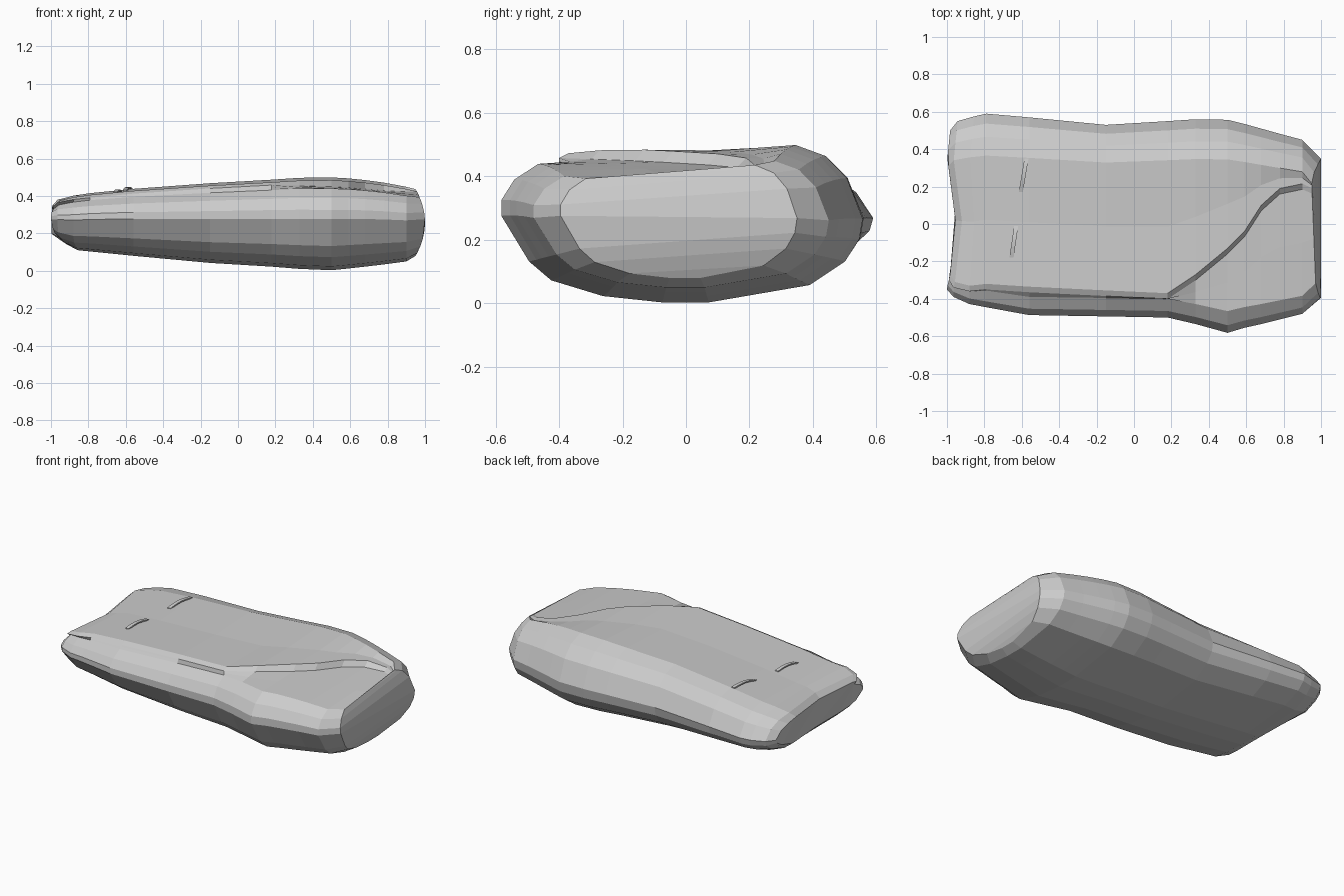
import bpy, bmesh, math
from mathutils import Vector
from mathutils.bvhtree import BVHTree

if "Cube" in bpy.data.objects:
    bpy.data.objects.remove(bpy.data.objects["Cube"])

# Sections along x: x, y min, y max, z min, z max, flap edge y, step depth
SECTIONS = [
    (-1.00, -.350, .50, .180, .350, -.27, .003),
    (-.965, -.390, .55, .145, .380, -.31, .008),
    (-.88, -.428, .575, .110, .402, -.33, .012),
    (-.79, -.445, .590, .103, .415, -.32, .015),
    (-.56, -.487, .570, .080, .438, -.335, .015),
    (-.15, -.494, .530, .042, .468, -.355, .015),
    (.18, -.500, .550, .022, .487, -.37, .015),
    (.33, -.535, .560, .010, .497, -.27, .028),
    (.50, -.582, .557, .003, .499, -.13, .035),
    (.59, -.555, .535, .012, .494, -.04, .035),
    (.68, -.535, .510, .022, .485, .10, .035),
    (.78, -.510, .482, .034, .471, .19, .030),
    (.90, -.480, .450, .050, .449, .215, .015),
    (1.00, -.395, .350, .080, .436, .19, .004),
]
# Fractions of width and height around the section
RIGHT = [(.13, 0), (.7, .11), (.9, .26), (.98, .40),
         (1, .53), (.91, .79), (.79, .93), (.62, 1)]
LEFT = [(.80, .88), (.93, .78), (1, .65), (1, .55),
        (.85, .26), (.73, .14), (.45, .04), (.13, 0)]


def section(x, y0, y1, z0, z1, lip, step):
    h = z1 - z0
    zl = z0 + .97 * h
    pts = [(u * y1, z0 + v * h) for u, v in RIGHT]
    pts.append(((lip + .62 * y1) / 2, z0 + .965 * h))
    pts += [(lip, zl), (lip - .03, zl - step)]
    left = [(u * y0, z0 + v * h) for u, v in LEFT]
    pts.append(((lip - .03 + left[0][0]) / 2, (zl - step + left[0][1]) / 2))
    pts += left
    out = []
    for y, z in pts:
        dx = 0
        if x < -.79:      # hollow in the narrow end
            dx = .045 * max(0, 1 - (y / .34) ** 2) * min(1, (-.79 - x) / .17)
            if y > .33:
                dx += .1 * (y - .33)
        if x == 1:        # rounded broad end
            dx = -.05 * (2 * (z - z0) / h - 1) ** 2
        out.append((x + dx, y, z))
    return out


# Soft folded body with overlapping flap
bm = bmesh.new()
rings = [[bm.verts.new(p) for p in section(*s)] for s in SECTIONS]
n = len(rings[0])
for a, b in zip(rings, rings[1:]):
    for i in range(n):
        j = (i + 1) % n
        bm.faces.new((a[i], a[j], b[j], b[i]))


def cap(ring, offset):
    # strips joining opposite points of an end ring
    for k in range(n // 2 - 1):
        bm.faces.new([ring[i % n] for i in
                      (offset + k, offset + k + 1, offset - 2 - k, offset - 1 - k)])


cap(rings[0], 5)
cap(rings[-1], 0)
bmesh.ops.recalc_face_normals(bm, faces=bm.faces)
tree = BVHTree.FromBMesh(bm)
me = bpy.data.meshes.new("folded_body")
bm.to_mesh(me)
bm.free()
bpy.context.collection.objects.link(bpy.data.objects.new("folded_body", me))


# Small arched straps on top
def strap(name, start, end):
    bm = bmesh.new()
    rows = []
    for k in range(7):
        t = k / 6
        x, y = (start[i] + (end[i] - start[i]) * t for i in (0, 1))
        z = tree.ray_cast(Vector((x, y, 2)), Vector((0, 0, -1)))[0].z
        z += .012 * math.sin(math.pi * t)
        rows.append([bm.verts.new((x + a, y, z + b)) for a, b in
                     ((-.011, -.004), (.011, -.004), (.011, .004), (-.011, .004))])
    for a, b in zip(rows, rows[1:]):
        for i in range(4):
            j = (i + 1) % 4
            bm.faces.new((a[i], a[j], b[j], b[i]))
    bm.faces.new(rows[0])
    bm.faces.new(rows[-1])
    bmesh.ops.recalc_face_normals(bm, faces=bm.faces)
    me = bpy.data.meshes.new(name)
    bm.to_mesh(me)
    bm.free()
    bpy.context.collection.objects.link(bpy.data.objects.new(name, me))


strap("strap_back", (-.605, .17), (-.575, .35))
strap("strap_front", (-.655, -.18), (-.63, -.01))
